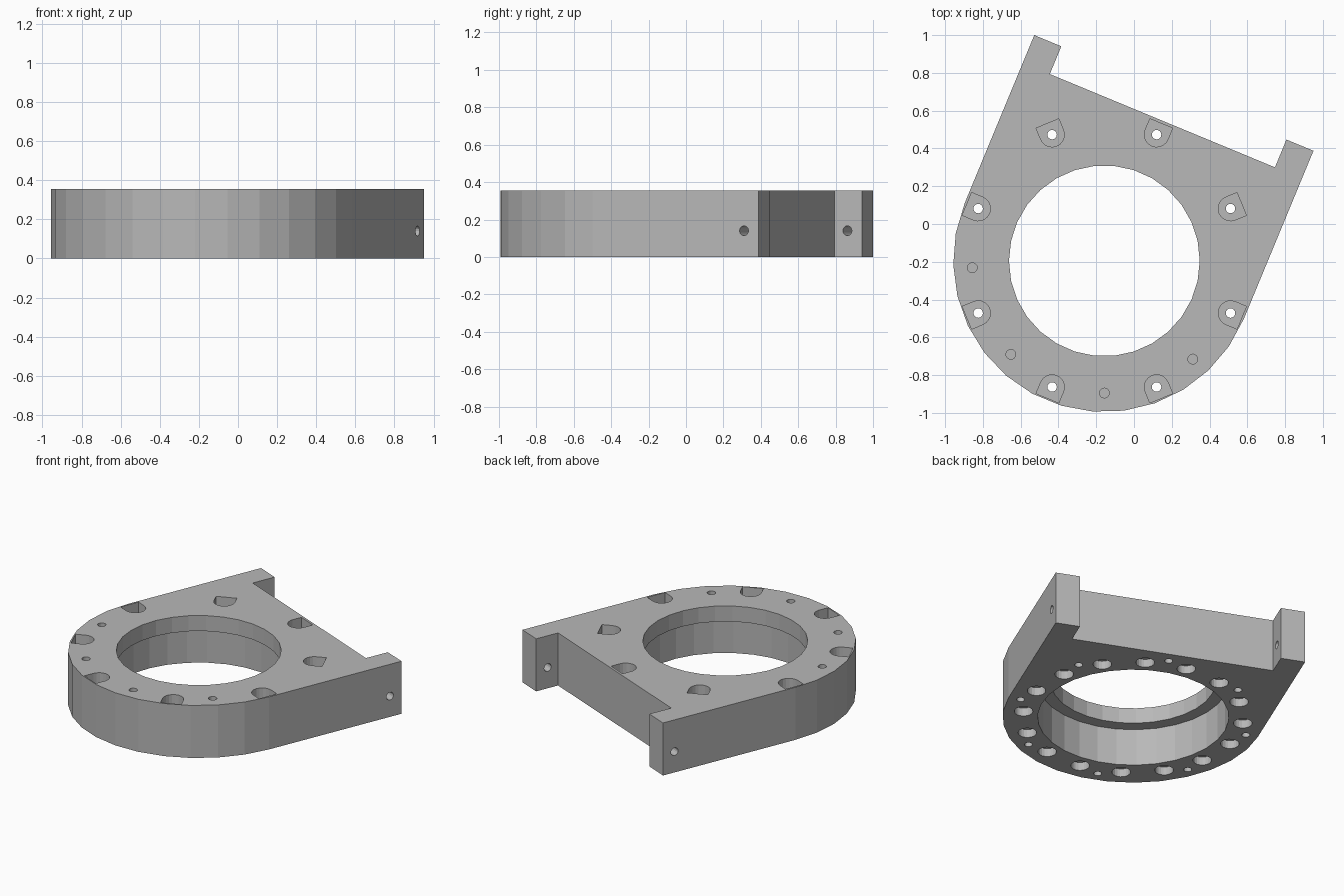
import bpy, bmesh
from math import cos, sin, radians
from mathutils import Matrix

HEIGHT = 0.355
CENTRE = (-0.157, -0.195, 0)
TURN = radians(-22.5)          # the mounting arms lean to the right
R_OUT, R_LIP, R_BORE = 0.80, 0.505, 0.585
R_SCREW, R_MAGNET = 0.723, 0.675
LIP = 0.105

old = bpy.data.objects.get("Cube")
if old:
    bpy.data.objects.remove(old, do_unlink=True)

grey = bpy.data.materials.new("plain grey")
grey.use_nodes = True
colour = (0.48, 0.48, 0.48, 1)
grey.diffuse_color = colour
grey.node_tree.nodes["Principled BSDF"].inputs["Base Color"].default_value = colour


def circle(radius, sides, start=0, end=360):
    """Points round the origin, both ends included for an open arc."""
    count = sides if end - start == 360 else sides + 1
    return [(radius * cos(radians(start + (end - start) * i / sides)),
             radius * sin(radians(start + (end - start) * i / sides)))
            for i in range(count)]


def prism(bm, outline, low, high, matrix=Matrix()):
    """Add an upright solid with the given outline."""
    bottom = [bm.verts.new(matrix @ Matrix.Translation((x, y, low)).translation)
              for x, y in outline]
    top = [bm.verts.new(matrix @ Matrix.Translation((x, y, high)).translation)
           for x, y in outline]
    bm.faces.new(bottom[::-1])
    bm.faces.new(top)
    n = len(outline)
    for i in range(n):
        j = (i + 1) % n
        bm.faces.new((bottom[i], bottom[j], top[j], top[i]))


def polar(radius, degrees):
    """Frame at a polar position, with local x pointing outward."""
    return Matrix.Rotation(radians(degrees), 4, "Z") @ Matrix.Translation((radius, 0, 0))


def make_object(name, bm):
    bmesh.ops.recalc_face_normals(bm, faces=bm.faces)
    mesh = bpy.data.meshes.new(name)
    bm.to_mesh(mesh)
    bm.free()
    mesh.materials.append(grey)
    ob = bpy.data.objects.new(name, mesh)
    ob.location = CENTRE
    bpy.context.collection.objects.link(ob)
    return ob


# Body: half-round front, straight sides and two short arms at the back
arm_end, arm_root, arm_in = 0.962, 0.803, 0.645
outline = circle(R_OUT, 15, 180, 360) + [
    (R_OUT, arm_end), (arm_in, arm_end), (arm_in, arm_root),
    (-arm_in, arm_root), (-arm_in, arm_end), (-R_OUT, arm_end)]
bm = bmesh.new()
prism(bm, outline, 0, HEIGHT, Matrix.Rotation(TURN, 4, "Z"))
body = make_object("ring_bracket", bm)

# Narrow cuts: lip opening, screw holes, blind top holes, arm cross holes
bm = bmesh.new()
prism(bm, circle(R_LIP, 30), -0.1, HEIGHT + 0.1)
for k in range(8):
    prism(bm, circle(0.025, 16), -0.1, HEIGHT + 0.1, polar(R_SCREW, 22.5 + 45 * k))
for angle in (183, 225, 270, 312):
    prism(bm, circle(0.026, 16), HEIGHT - 0.1, HEIGHT + 0.1, polar(0.70, angle))
cross = (Matrix.Rotation(TURN, 4, "Z") @ Matrix.Translation((0, 0.878, 0.14))
         @ Matrix.Rotation(radians(90), 4, "Y"))
prism(bm, circle(0.026, 16), -1, 1, cross)
narrow = make_object("narrow_cutter", bm)

# Wide cuts: lower bore, nut pockets on top, round recesses underneath
bm = bmesh.new()
prism(bm, circle(R_BORE, 30), -0.1, HEIGHT - LIP)
pocket = circle(0.065, 10, 90, 270) + [(0.064, -0.065), (0.064, 0.065)]
for k in range(8):
    prism(bm, pocket, HEIGHT - 0.1, HEIGHT + 0.1, polar(R_SCREW, 22.5 + 45 * k))
for k in range(16):
    prism(bm, circle(0.057, 20), -0.1, 0.055, polar(R_MAGNET, 11.25 + 22.5 * k))
wide = make_object("wide_cutter", bm)

# Cut the body and drop the cutters
for cutter in (narrow, wide):
    cutter.hide_render = True
    mod = body.modifiers.new(cutter.name, "BOOLEAN")
    mod.operation = "DIFFERENCE"
    mod.solver = "EXACT"
    mod.object = cutter
bpy.context.view_layer.update()
graph = bpy.context.evaluated_depsgraph_get()
result = bpy.data.meshes.new_from_object(body.evaluated_get(graph))
body.modifiers.clear()
body.data = result
for cutter in (narrow, wide):
    bpy.data.objects.remove(cutter, do_unlink=True)
